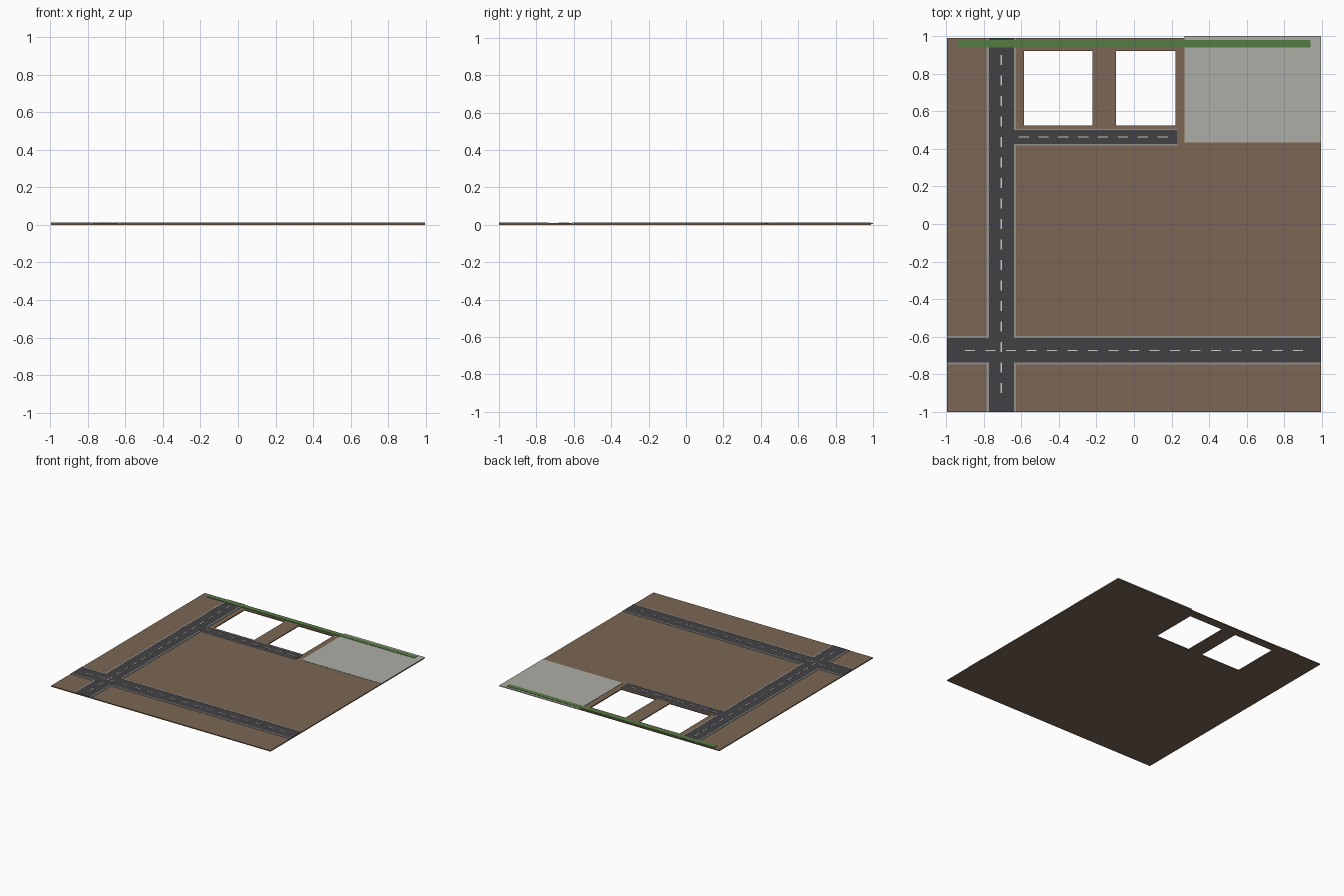
import bpy, bmesh

if "Cube" in bpy.data.objects:
    bpy.data.objects.remove(bpy.data.objects["Cube"])

def material(name, rgb):
    m = bpy.data.materials.new(name)
    m.diffuse_color = (*rgb, 1)
    m.use_nodes = True
    m.node_tree.nodes["Principled BSDF"].inputs["Base Color"].default_value = m.diffuse_color
    return m

EARTH = material("earth", (0.20, 0.135, 0.09))
ASPHALT = material("asphalt", (0.055, 0.055, 0.062))
KERB = material("kerb_stone", (0.30, 0.29, 0.27))
PAINT = material("lane_paint", (0.62, 0.62, 0.58))
CONCRETE = material("concrete", (0.42, 0.42, 0.38))
GRASS = material("grass", (0.09, 0.20, 0.055))

def finish(name, bm, mat):
    bmesh.ops.recalc_face_normals(bm, faces=bm.faces)
    me = bpy.data.meshes.new(name)
    bm.to_mesh(me)
    bm.free()
    me.materials.append(mat)
    ob = bpy.data.objects.new(name, me)
    bpy.context.collection.objects.link(ob)
    return ob

def slabs(name, rects, z0, z1, mat):
    """One object made of flat boxes, each given as (x0, x1, y0, y1)."""
    bm = bmesh.new()
    for x0, x1, y0, y1 in rects:
        vs = bmesh.ops.create_cube(bm, size=1)["verts"]
        for v in vs:
            v.co.x = x0 if v.co.x < 0 else x1
            v.co.y = y0 if v.co.y < 0 else y1
            v.co.z = z0 if v.co.z < 0 else z1
    return finish(name, bm, mat)

L, R = -0.995, 0.995
BACK = 0.99
GROUND = 0.008

# Ground plate with two rectangular openings
xs = [L, -0.585, -0.22, -0.095, 0.22, R]
ys = [-1, 0.525, 0.92, BACK]
bm = bmesh.new()
grid = [[bm.verts.new((x, y, 0)) for y in ys] for x in xs]
for i in range(len(xs) - 1):
    for j in range(len(ys) - 1):
        if (i, j) not in ((1, 1), (3, 1)):
            bm.faces.new((grid[i][j], grid[i + 1][j], grid[i + 1][j + 1], grid[i][j + 1]))
ext = bmesh.ops.extrude_face_region(bm, geom=bm.faces[:])["geom"]
for v in ext:
    if isinstance(v, bmesh.types.BMVert):
        v.co.z = GROUND
finish("ground_plate", bm, EARTH)

# Roads
VX0, VX1 = -0.773, -0.64
HY0, HY1 = -0.737, -0.608
SY0, SY1, SX1 = 0.425, 0.50, 0.23
slabs("main_road", [(L, R, HY0, HY1)], 0.006, 0.0105, ASPHALT)
slabs("cross_road", [(VX0, VX1, -1, BACK)], 0.006, 0.011, ASPHALT)
slabs("side_road", [(VX1, SX1, SY0, SY1)], 0.006, 0.0105, ASPHALT)

# Kerbs, broken at the junctions
K = 0.012
kerbs = []
for y0 in (HY0 - K, HY1):
    kerbs += [(L, VX0 - K, y0, y0 + K), (VX1 + K, R, y0, y0 + K)]
kerbs += [(VX0 - K, VX0, -1, HY0), (VX0 - K, VX0, HY1, BACK),
          (VX1, VX1 + K, -1, HY0), (VX1, VX1 + K, HY1, SY0),
          (VX1, VX1 + K, SY1, BACK)]
kerbs += [(VX1 + K, SX1, y0, y0 + 0.006) for y0 in (SY0 - 0.006, SY1)]
slabs("kerbs", kerbs, 0.006, 0.012, KERB)

# Dashed centre lines
W, D = 0.003, 0.055
def starts(a, b, n):
    return [a + i * (b - D - a) / (n - 1) for i in range(n)]

hy, vx, sy = (HY0 + HY1) / 2, (VX0 + VX1) / 2, (SY0 + SY1) / 2
dashes = [(s, s + D, hy - W, hy + W) for s in starts(-0.9, 0.9, 17)]
dashes += [(vx - W, vx + W, s, s + D) for s in starts(-0.9, 0.9, 17)]
dashes += [(s, s + D, sy - W, sy + W) for s in starts(-0.615, 0.18, 8)]
slabs("lane_dashes", dashes, 0.010, 0.012, PAINT)

# Concrete yard and grass strip
slabs("concrete_yard", [(0.27, R, 0.435, 1.0)], 0.004, 0.010, CONCRETE)
slabs("grass_strip", [(-0.94, 0.94, 0.94, 0.98)], 0.006, 0.0125, GRASS)
